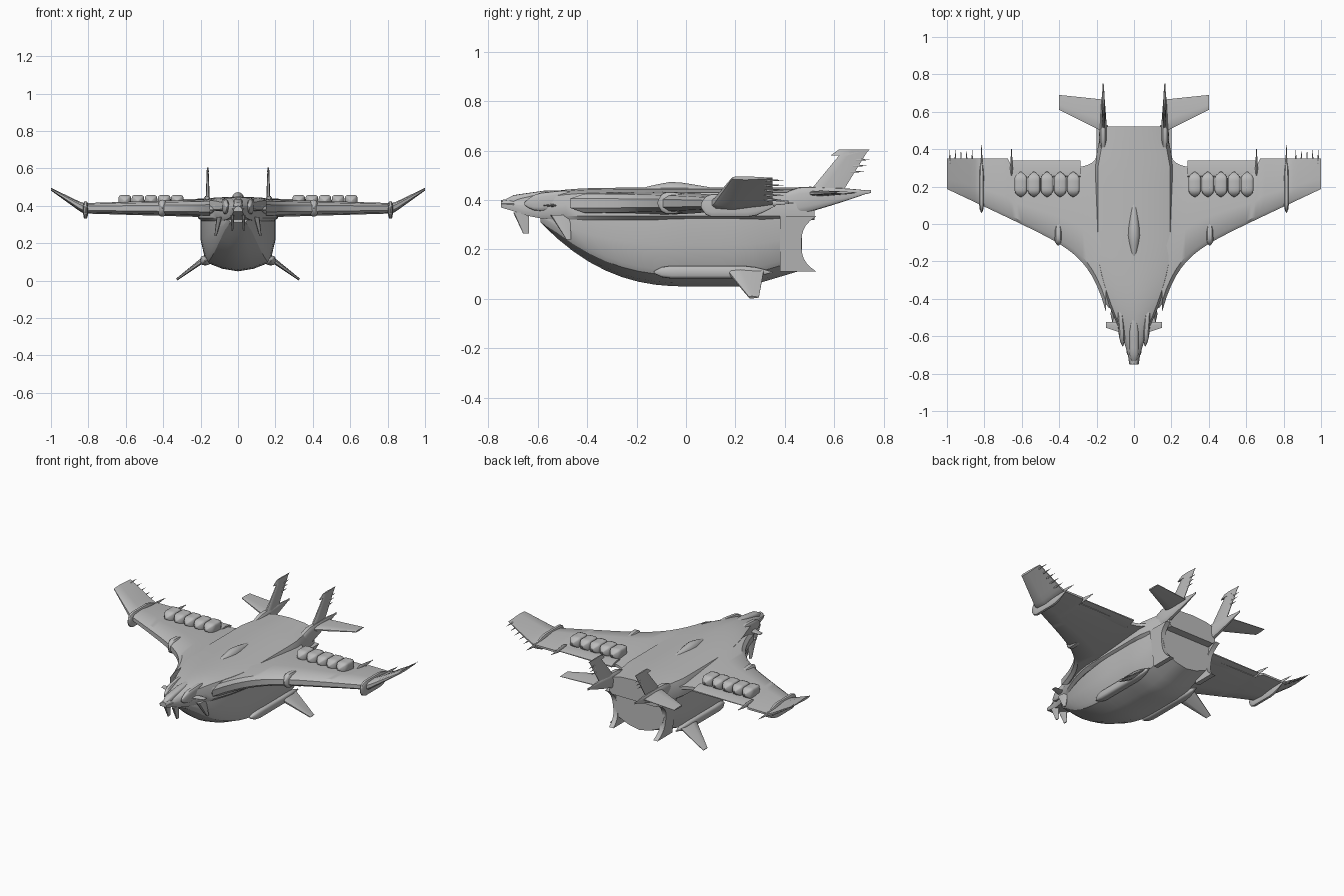
import bpy, bmesh
from math import cos, sin, exp, pi, radians, copysign
from mathutils import Vector

cube = bpy.data.objects.get("Cube")
if cube:
    bpy.data.objects.remove(cube)

grey = bpy.data.materials.new("hull_grey")
grey.use_nodes = True
colour = (0.5, 0.5, 0.5, 1)
grey.diffuse_color = colour
grey.node_tree.nodes["Principled BSDF"].inputs["Base Color"].default_value = colour


def loft(name, rings, mirror=True, angle=35):
    """Skin a list of equal-length closed rings and cap both ends."""
    bm = bmesh.new()
    rows = [[bm.verts.new(point) for point in ring] for ring in rings]
    for row, following in zip(rows, rows[1:]):
        for i in range(len(row)):
            bm.faces.new((row[i - 1], row[i], following[i], following[i - 1]))
    bm.faces.new(rows[0])
    bm.faces.new(rows[-1])
    bmesh.ops.recalc_face_normals(bm, faces=bm.faces)
    mesh = bpy.data.meshes.new(name)
    bm.to_mesh(mesh)
    bm.free()
    mesh.materials.append(grey)
    part = bpy.data.objects.new(name, mesh)
    bpy.context.collection.objects.link(part)
    bpy.ops.object.select_all(action='DESELECT')
    part.select_set(True)
    bpy.context.view_layer.objects.active = part
    bpy.ops.object.shade_smooth_by_angle(angle=radians(angle))
    if mirror:
        part.modifiers.new("Mirror", 'MIRROR')


def symmetric(half):
    """Complete a half ring that runs from the top centre to the bottom centre."""
    return half + [(-x, y, z) for x, y, z in half[-2:0:-1]]


def foil_ring(leading, trailing, normal, thickness):
    """Wing section with a blunt leading edge and a thin trailing edge."""
    leading, trailing = Vector(leading), Vector(trailing)
    outline = [(0, .2), (.06, .4), (.35, .5), (1, .1)]
    outline += [(along, -side) for along, side in reversed(outline)]
    return [leading.lerp(trailing, along) + normal * thickness * side
            for along, side in outline]


def blade(name, root, tip, root_chord, tip_chord, thickness, normal):
    """Tapered fin from its root and tip leading points; chords run along y."""
    normal = Vector(normal).normalized()
    rings = []
    for point, chord, thick in ((root, root_chord, thickness), (tip, tip_chord, thickness * .4)):
        trailing = Vector(point) + Vector((0, chord, 0))
        rings.append(foil_ring(point, trailing, normal, thick))
    loft(name, rings)


def pod(name, x, z, front, back, width, height, nose=.3, tail=.3,
        rise=0, spread=0, power=1, mirror=True):
    """Body along y with rounded ends; a low power makes it boxy."""
    def corner(value):
        return copysign(abs(value) ** power, value)

    steps, sides = 12, 16
    rings = []
    for step in range(steps + 1):
        t = (1 - cos(pi * step / steps)) / 2
        size = max(.12, min(1, (t / nose) ** .6, ((1 - t) / tail) ** .8))
        rings.append([(x + spread * t + width * size * corner(cos(2 * pi * i / sides)),
                       front + (back - front) * t,
                       z + rise * t + height * size * corner(sin(2 * pi * i / sides)))
                      for i in range(sides)])
    loft(name, rings, mirror)


SIDEWAYS, UPWARD = (1, 0, 0), (0, 0, 1)


def deck_ring(y):
    """Upper deck section: slim nose swelling to broad shoulders."""
    swell = sin(pi / 2 * min(1, (y + .75) / .65)) ** 1.5
    width = .025 + .19 * swell - .2 * max(0, y - .3)
    top = .45 - .05 * (1 - swell) ** 3
    bottom = .32 + .05 * (1 - swell) ** 8
    edge = (top + bottom) / 2
    return symmetric([(0, y, top), (width * .6, y, top - .006), (width * .9, y, top - .02),
                      (width, y, edge), (width, y, bottom + .015),
                      (width * .9, y, bottom), (0, y, bottom)])


def hull_ring(y):
    """Belly section: flat flanks, a chine and a shallow keel."""
    run = min(1, (y + .59) / .6)
    swell = sin(pi / 2 * run) ** .8
    width = .05 + .15 * swell - .1 * max(0, y - .25)
    keel = .05 + .26 * (1 - run) ** 2.4 + .3 * max(0, y - .25)
    chine = keel + .045 * swell ** .5
    inner = width * .82
    return symmetric([(0, y, .34), (width, y, .34), (width, y, (chine + .34) / 2),
                      (inner + .012, y, chine + .02), (inner, y, chine),
                      (inner / 2, y, keel + (chine - keel) * .3), (0, y, keel)])


def wing_ring(x):
    """Wing section: flared root, straight outer panel, upturned tip."""
    leading = .187 - .47 * (1 - x) - .2 * exp((.17 - x) / .08)
    trailing = .35 if x > .65 else .3 + .11 * exp((.17 - x) / .04)
    rise = .6 * max(0, x - .83)
    height, thickness = .387 + rise, .105 - .06 * x - .3 * rise
    return foil_ring((x, leading, height), (x, trailing, height), Vector(UPWARD), thickness)


# Main bodies
loft("upper_deck", [deck_ring(-.75 + 1.27 * i / 24) for i in range(25)], False)
loft("belly_hull", [hull_ring(-.59 + 1.06 * i / 16) for i in range(17)], False, 25)
loft("wing", [wing_ring(.15 + .85 * i / 34) for i in range(35)])
pod("canopy", 0, .435, -.2, .17, .04, .046, .5, .7, mirror=False)

# Stern corner flanges with a scooped rear edge
flange = []
for i in range(13):
    t = i / 12
    z = .11 + .225 * t
    outer, rear = .17 + .03 * t, .468 + .06 * abs(2 * t - 1) ** 3
    flange.append([(outer - .03, .38, z), (outer, .38, z), (outer, rear, z), (outer - .03, rear, z)])
loft("stern_flange", flange)

# Flaps and cushioned vents on the wings
blade("flap", (.285, .25, .39), (.655, .25, .39), .09, .09, .04, UPWARD)
for i in range(5):
    pod(f"wing_vent_{i + 1}", .325 + .07 * i, .426, .145, .28, .034, .032, .2, .2, power=.45)

# Wing rails, pods and spikes
pod("wing_rail", .815, .378, .06, .36, .013, .047, .1, .3, power=.6)
pod("rail_spike", .815, .388, .3, .435, .006, .014, tail=.9)
pod("wing_pod", .405, .388, -.115, .13, .021, .045, .1, .7, power=.6)
pod("flap_spike", .655, .395, .25, .415, .008, .02, tail=.8)
for i in range(5):
    pod(f"tip_spike_{i + 1}", .865 + .03 * i, .4 + .02 * i, .31, .395, .006, .006, tail=.9)

# Nose spine, layered strakes and intake bulges
pod("nose_spine", 0, .385, -.75, -.4, .025, .028, .15, .5, rise=.05, power=.6, mirror=False)
pod("nose_strake", .06, .385, -.655, -.39, .017, .037, .2, .4, rise=.03, spread=.02, power=.6)
pod("side_strake", .09, .37, -.51, -.2, .035, .042, .3, rise=.02, spread=.05, power=.6)
pod("intake_bulge", .13, .375, -.45, -.1, .04, .032, .3, .5, rise=.01, spread=.06, power=.8)

# Canards and tusks around the nose
blade("canard", (.06, -.525, .378), (.15, -.525, .378), -.06, -.03, .014, UPWARD)
blade("nose_tusk", (.03, -.7, .35), (.03, -.66, .265), .065, .024, .02, SIDEWAYS)
blade("hull_tusk", (.1, -.55, .34), (.12, -.485, .24), .08, .02, .03, SIDEWAYS)

# Chine fairings with splayed lower fins
pod("chine_fairing", .175, .108, -.13, .35, .026, .026, .1, .2, power=.6)
blade("lower_fin", (.18, .165, .115), (.328, .255, .006), .15, .04, .03, (.6, 0, .8))

# Tail booms and level tailplanes
pod("tail_boom", .165, .385, .36, .75, .022, .055, .2, .7, rise=.05, power=.7)
blade("tailplane", (.16, .49, .427), (.4, .61, .43), .175, .08, .024, UPWARD)

# Upright tails with hooked caps and rear spikes
blade("upright_tail", (.162, .5, .435), (.162, .64, .605), .135, .1, .022, SIDEWAYS)
blade("tail_cap", (.162, .585, .58), (.162, .62, .605), .13, .125, .014, SIDEWAYS)
for i in range(3):
    pod(f"tail_spike_{i + 1}", .162, .515 + .024 * i, .65 + .012 * i, .72 + .012 * i,
        .005, .006, tail=.9)
